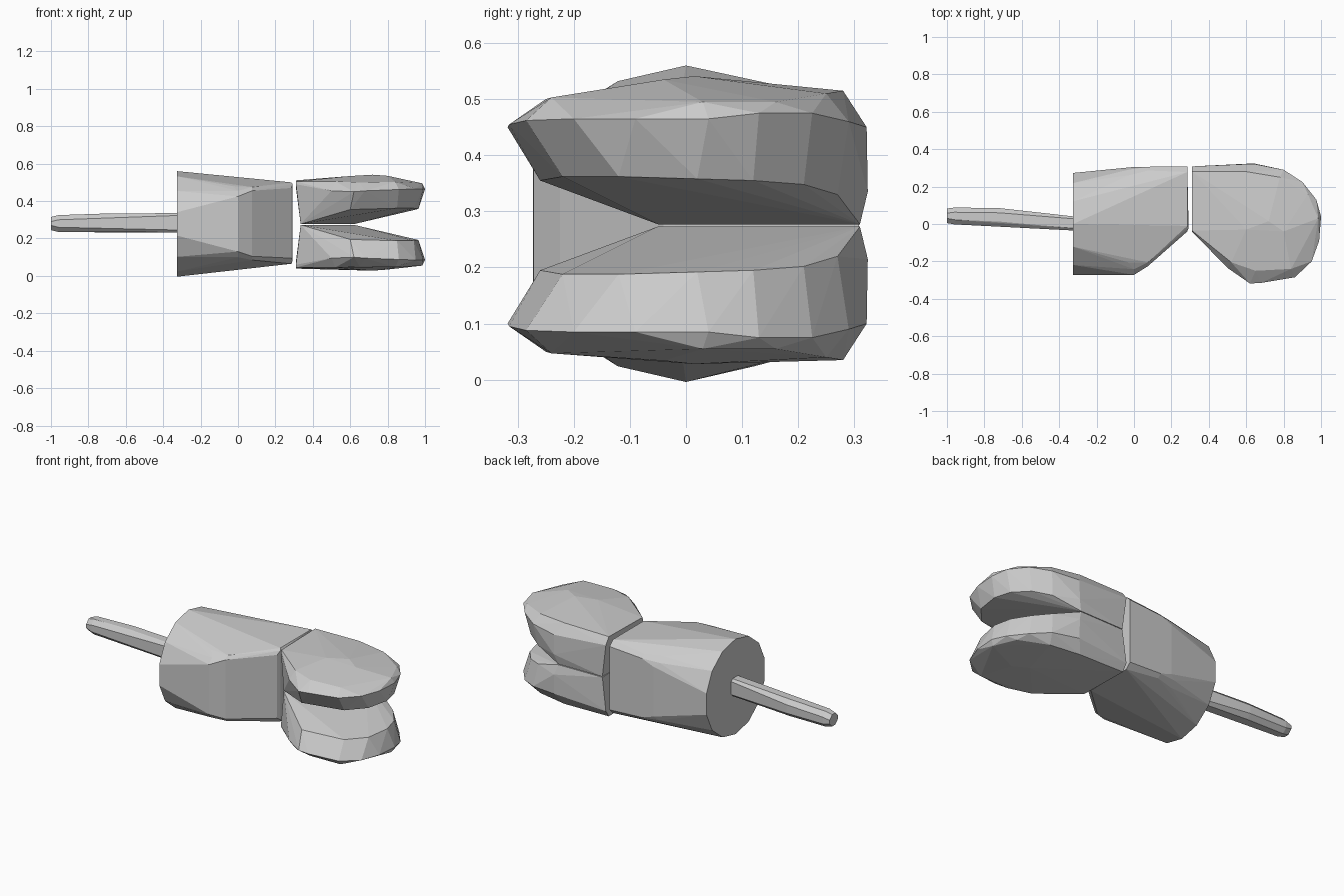
import bpy, bmesh
from math import cos, sin, pi

MID = 0.275  # height of the plane the two jaws mirror across


def hull(name, points):
    """Faceted convex solid wrapped around cross-section points."""
    bm = bmesh.new()
    for p in points:
        bm.verts.new(p)
    bmesh.ops.convex_hull(bm, input=bm.verts[:])
    loose = [v for v in bm.verts if not v.link_faces]
    bmesh.ops.delete(bm, geom=loose, context='VERTS')
    bmesh.ops.dissolve_limit(bm, angle_limit=0.02, verts=bm.verts[:], edges=bm.edges[:])
    bmesh.ops.recalc_face_normals(bm, faces=bm.faces[:])
    mesh = bpy.data.meshes.new(name)
    bm.to_mesh(mesh)
    bm.free()
    ob = bpy.data.objects.new(name, mesh)
    bpy.context.collection.objects.link(ob)
    return ob


def section(x, y0, y1, z0, z1, c):
    """Chamfered rectangle in the YZ plane."""
    return [(x, y, z) for y, z in (
        (y0 + c, z0), (y1 - c, z0), (y1, z0 + c), (y1, z1 - c),
        (y1 - c, z1), (y0 + c, z1), (y0, z1 - c), (y0, z0 + c))]


# Handle: slim chamfered bar, slightly bent
hull("handle", section(-1.0, 0.005, 0.083, 0.245, 0.315, 0.025)
     + section(-0.96, -0.002, 0.088, 0.235, 0.325, 0.025)
     + section(-0.72, -0.012, 0.085, 0.233, 0.333, 0.025)
     + section(-0.30, -0.036, 0.038, 0.233, 0.336, 0.012))

# Body: round back end blending into a narrower boxy front end
body = [(-0.325, 0.28 * cos(a), 0.278 + 0.282 * sin(a))
        for a in [(i + 0.5) * pi / 7 for i in range(14)]]
body += section(0.0, -0.272, 0.305, 0.10, 0.455, 0.03)
body += section(-0.03, -0.235, 0.29, 0.08, 0.48, 0.03)
body += section(0.075, -0.225, 0.306, 0.085, 0.475, 0.02)
body += section(0.285, -0.04, 0.308, 0.065, 0.50, 0.03)
body += [(0.292, -0.02, 0.08), (0.292, -0.02, 0.49)]
hull("body", body)

# Jaw: outer rim, domed top ring and a sloping inner face
RIM = [(0.50, -0.235, 0.455), (0.62, -0.318, 0.45), (0.68, -0.315, 0.455),
       (0.86, -0.285, 0.462), (0.95, -0.20, 0.465), (0.99, -0.09, 0.465),
       (1.0, 0.04, 0.465), (0.975, 0.13, 0.475), (0.90, 0.225, 0.475),
       (0.80, 0.29, 0.46), (0.64, 0.322, 0.45)]
TOP = [(0.31, -0.035, 0.505), (0.31, 0.28, 0.511), (0.52, -0.205, 0.505),
       (0.65, -0.25, 0.50), (0.84, -0.24, 0.503), (0.985, 0.03, 0.495),
       (0.93, 0.16, 0.495), (0.78, 0.25, 0.51), (0.60, 0.28, 0.515)]
INNER = [(0.335, -0.05, 0.277), (0.335, 0.305, 0.277), (0.62, 0.31, 0.277),
         (0.60, -0.26, 0.355), (0.85, -0.22, 0.362), (0.94, -0.12, 0.362),
         (0.965, 0.02, 0.358), (0.94, 0.12, 0.355), (0.87, 0.21, 0.348),
         (0.78, 0.27, 0.33), (0.64, 0.324, 0.335)]
BACK = [(0.31, -0.04, 0.49), (0.31, 0.308, 0.47)]


def jaw(name, crown, flip):
    dome = [(0.72, 0.015, crown), (0.60, -0.03, crown - 0.007),
            (0.80, -0.04, crown - 0.006)]
    pts = RIM + TOP + INNER + BACK + dome
    if flip:
        pts = [(x, y, 2 * MID - z) for x, y, z in pts]
    hull(name, pts)


jaw("upper_jaw", 0.541, False)
jaw("lower_jaw", 0.522, True)
